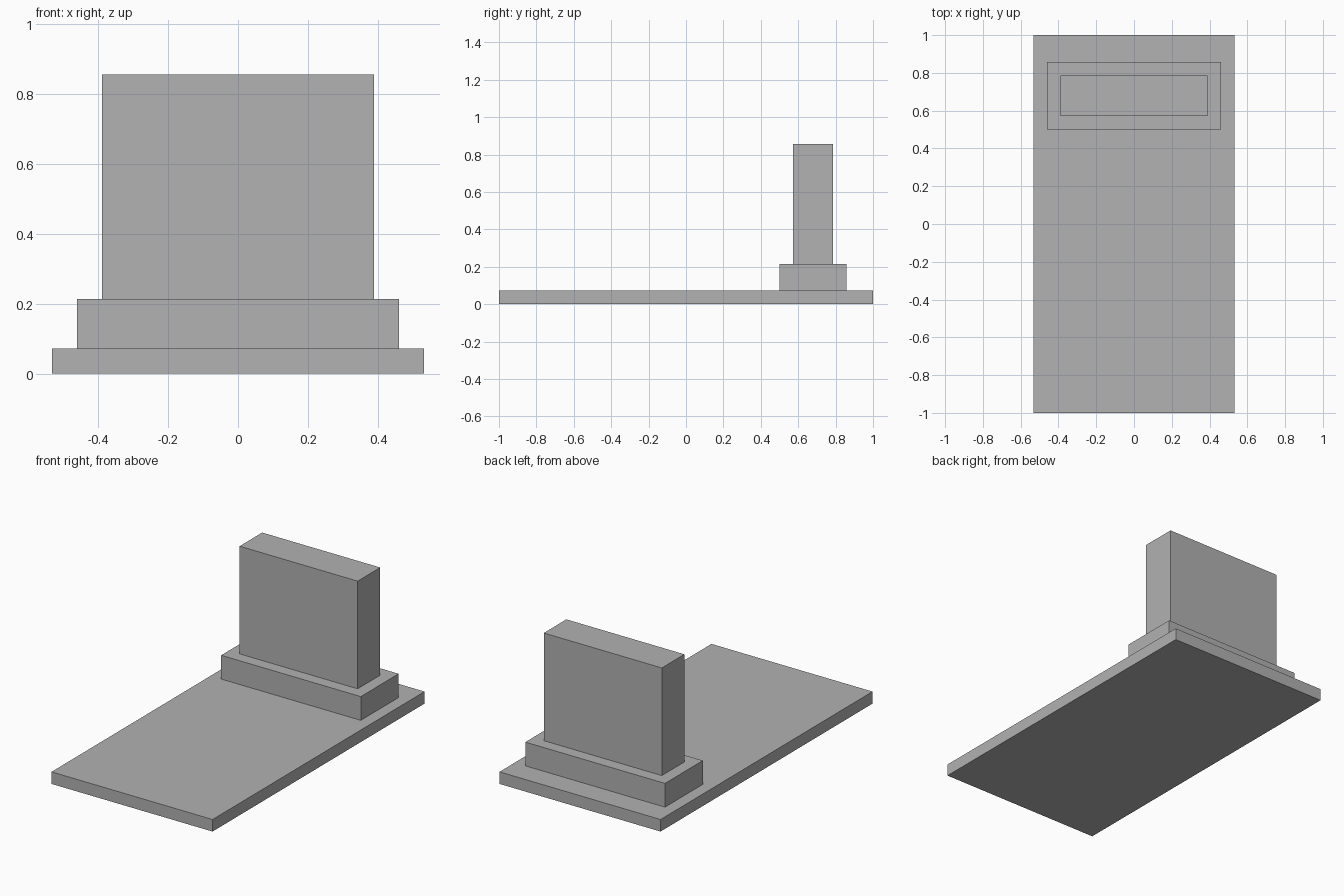
import bpy

# Remove the default cube
cube = bpy.data.objects.get("Cube")
if cube:
    bpy.data.objects.remove(cube, do_unlink=True)

# Single stone material
GREY = (0.445, 0.445, 0.445, 1.0)
stone = bpy.data.materials.new("stone_grey")
stone.use_nodes = True
stone.diffuse_color = GREY
bsdf = next(n for n in stone.node_tree.nodes if n.type == 'BSDF_PRINCIPLED')
bsdf.inputs["Base Color"].default_value = GREY


def block(name, half_width, y_range, z_range):
    """Flat-sided block centred on x, given its depth and height ranges."""
    (y0, y1), (z0, z1) = y_range, z_range
    bpy.ops.mesh.primitive_cube_add(size=1, location=(0, (y0 + y1) / 2, (z0 + z1) / 2))
    ob = bpy.context.object
    ob.name = ob.data.name = name
    ob.scale = (2 * half_width, y1 - y0, z1 - z0)
    bpy.ops.object.transform_apply(location=False, rotation=False, scale=True)
    ob.data.materials.append(stone)
    return ob


SLAB_TOP, PLINTH_TOP, HEADSTONE_TOP = 0.072, 0.214, 0.857

# Ground slab, stepped plinth and upright stone
block("ground_slab", 0.532, (-1, 1), (0, SLAB_TOP))
block("plinth", 0.461, (0.5, 0.857), (SLAB_TOP, PLINTH_TOP))
block("headstone", 0.39, (0.572, 0.785), (PLINTH_TOP, HEADSTONE_TOP))
